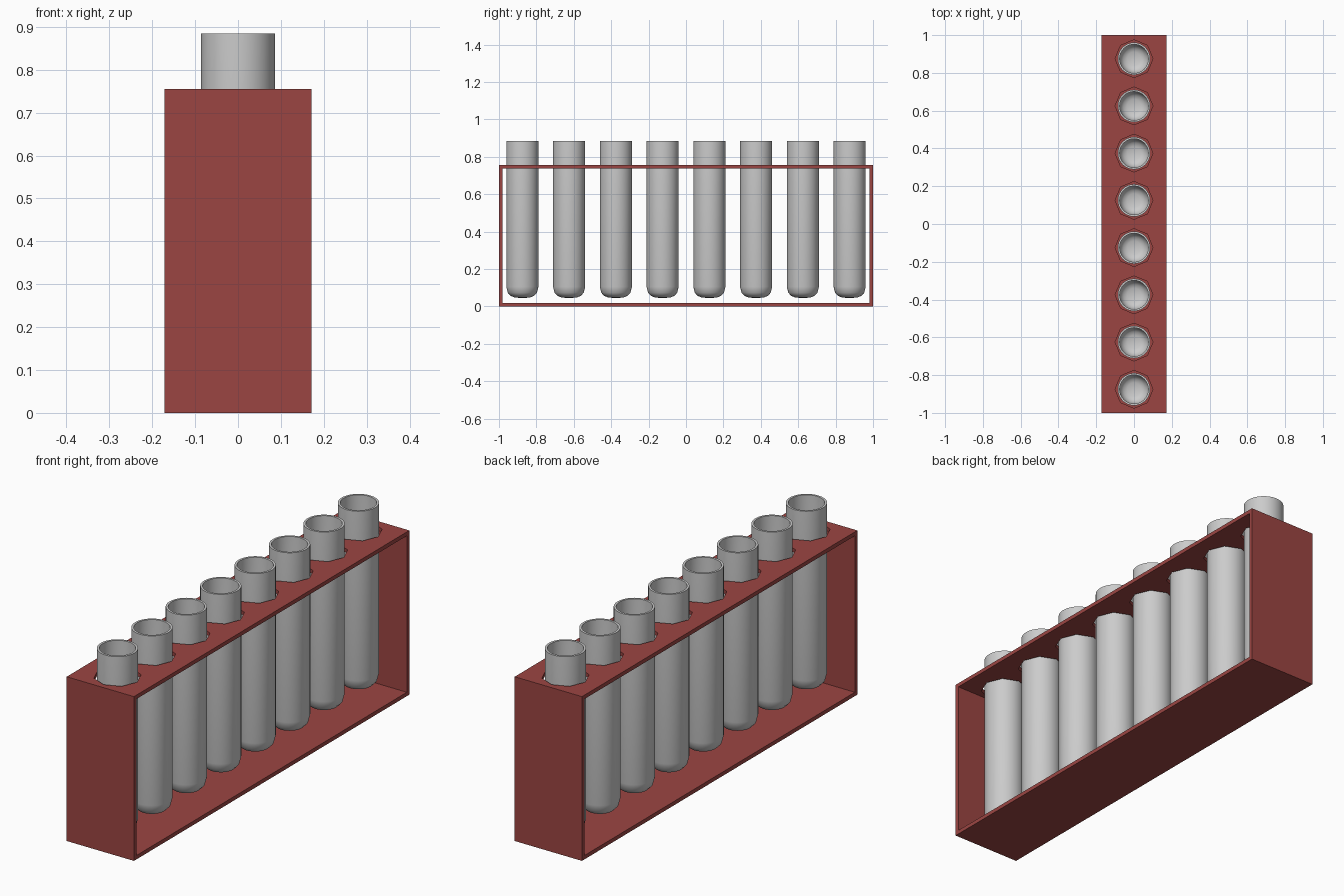
import bpy, bmesh, math
from mathutils import Matrix, Vector

if "Cube" in bpy.data.objects:
    bpy.data.objects.remove(bpy.data.objects["Cube"])

COUNT, SPACING = 8, 0.25
W, L, H, T = 0.171, 1.0, 0.755, 0.018
ys = [(i - (COUNT - 1) / 2) * SPACING for i in range(COUNT)]


def to_object(name, bm):
    bmesh.ops.recalc_face_normals(bm, faces=bm.faces)
    mesh = bpy.data.meshes.new(name)
    bm.to_mesh(mesh)
    bm.free()
    obj = bpy.data.objects.new(name, mesh)
    bpy.context.collection.objects.link(obj)
    return obj


def activate(obj):
    bpy.ops.object.select_all(action='DESELECT')
    obj.select_set(True)
    bpy.context.view_layer.objects.active = obj


# Rack: rectangular frame, open along both long sides
bm = bmesh.new()
outer = [(-L, 0), (L, 0), (L, H), (-L, H)]
inner = [(-L + T, T), (L - T, T), (L - T, H - T), (-L + T, H - T)]
rings = [[bm.verts.new((x, y, z)) for y, z in loop]
         for x, loop in ((-W, outer), (W, outer), (W, inner), (-W, inner))]
for a, b in zip(rings, rings[1:] + rings[:1]):
    for i in range(4):
        j = (i + 1) % 4
        bm.faces.new((a[i], a[j], b[j], b[i]))
rack = to_object("rack", bm)
red = bpy.data.materials.new("rack_red")
red.diffuse_color = (0.33, 0.06, 0.055, 1)
red.use_nodes = True
red.node_tree.nodes["Principled BSDF"].inputs["Base Color"].default_value = red.diffuse_color
rack.data.materials.append(red)

# Octagonal holes in the top panel
bm = bmesh.new()
for y in ys:
    bmesh.ops.create_cone(bm, cap_ends=True, segments=8, radius1=0.1, radius2=0.1,
                          depth=0.1, matrix=Matrix.Translation((0, y, H - T / 2)))
cutter = to_object("hole_cutter", bm)
cutter.hide_render = True
mod = rack.modifiers.new("holes", 'BOOLEAN')
mod.operation, mod.solver, mod.object = 'DIFFERENCE', 'EXACT', cutter
activate(rack)
bpy.ops.object.modifier_apply(modifier=mod.name)
bpy.data.objects.remove(cutter)

# Test tube: hollow lathe with a rounded base
profile = [(0, 0.045), (0.04, 0.047), (0.062, 0.056), (0.078, 0.073), (0.086, 0.105),
           (0.086, 0.885), (0.076, 0.885),
           (0.076, 0.107), (0.069, 0.081), (0.055, 0.066), (0.036, 0.058), (0, 0.056)]
bm = bmesh.new()
verts = [bm.verts.new((r, 0, z)) for r, z in profile]
edges = [bm.edges.new(p) for p in zip(verts, verts[1:])]
bmesh.ops.spin(bm, geom=verts + edges, axis=Vector((0, 0, 1)), cent=Vector((0, 0, 0)),
               steps=32, angle=2 * math.pi)
bmesh.ops.remove_doubles(bm, verts=bm.verts, dist=0.0005)
tube = to_object("test_tube_1", bm)
activate(tube)
bpy.ops.object.shade_smooth_by_angle(angle=math.radians(40))

# Row of identical tubes
tube.location.y = ys[0]
for i, y in enumerate(ys[1:], 2):
    copy = tube.copy()
    copy.name = f"test_tube_{i}"
    copy.location.y = y
    bpy.context.collection.objects.link(copy)
